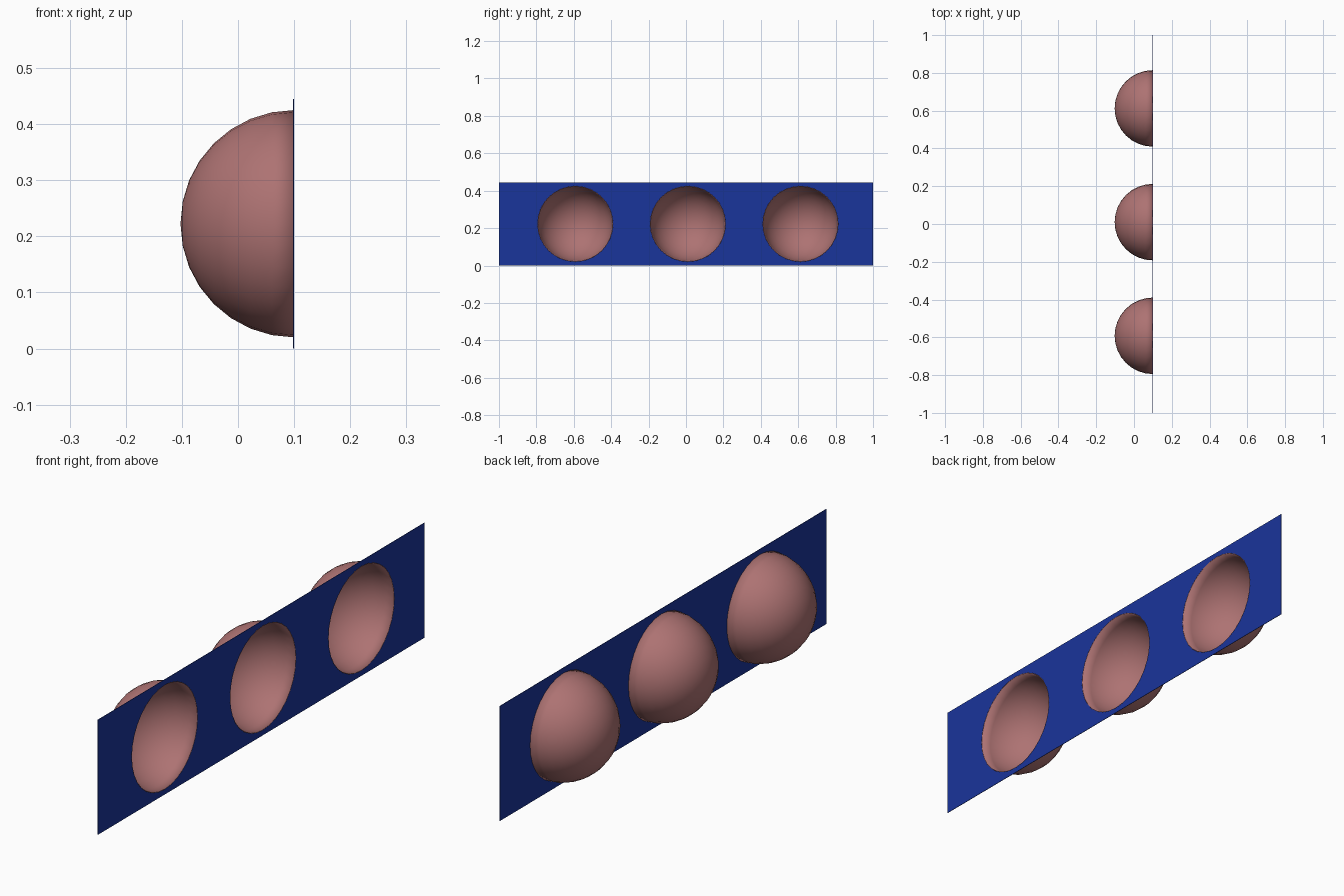
import bpy, bmesh, math
from mathutils import Matrix

if "Cube" in bpy.data.objects:
    bpy.data.objects.remove(bpy.data.objects["Cube"])

FACE_X = 0.1          # open face of the panel
THICK = 0.002
HEIGHT = 0.445
RADIUS = 0.2025       # outer bowl radius
CENTRES = [-0.592, 0.01, 0.612]
SEG = 32


def material(name, rgb):
    m = bpy.data.materials.new(name)
    m.diffuse_color = (*rgb, 1)
    m.use_nodes = True
    m.node_tree.nodes["Principled BSDF"].inputs["Base Color"].default_value = m.diffuse_color
    return m


def add_object(name, bm, mat=None):
    mesh = bpy.data.meshes.new(name)
    bm.to_mesh(mesh)
    bm.free()
    ob = bpy.data.objects.new(name, mesh)
    bpy.context.collection.objects.link(ob)
    if mat:
        mesh.materials.append(mat)
    return ob


blue = material("panel_blue", (0.01, 0.035, 0.33))
pink = material("bowl_pink", (0.42, 0.17, 0.17))
to_x = Matrix.Rotation(math.pi / 2, 4, 'Y')

# Thin upright panel
bm = bmesh.new()
bmesh.ops.create_cube(bm, size=1, matrix=Matrix.Translation((FACE_X - THICK / 2, 0, HEIGHT / 2))
                      @ Matrix.Diagonal((THICK, 2, HEIGHT, 1)))
panel = add_object("panel", bm, blue)

# Round cutter for the three openings
bm = bmesh.new()
for y in CENTRES:
    bmesh.ops.create_cone(bm, cap_ends=True, segments=SEG, radius1=RADIUS, radius2=RADIUS, depth=0.1,
                          matrix=Matrix.Translation((FACE_X, y, HEIGHT / 2)) @ to_x)
cutter = add_object("hole_cutter", bm)
cutter.hide_render = True
cutter.hide_set(True)
cut = panel.modifiers.new("holes", 'BOOLEAN')
cut.operation = 'DIFFERENCE'
cut.solver = 'EXACT'
cut.object = cutter

# Hollow half-sphere bowls behind the openings
for i, y in enumerate(CENTRES):
    bm = bmesh.new()
    bmesh.ops.create_uvsphere(bm, u_segments=SEG, v_segments=SEG // 2, radius=RADIUS, matrix=to_x)
    bmesh.ops.delete(bm, geom=[v for v in bm.verts if v.co.x > 1e-4], context='VERTS')
    for f in bm.faces:
        f.smooth = True
    bowl = add_object(f"bowl_{i + 1}", bm, pink)
    bowl.location = (FACE_X, y, HEIGHT / 2)
    shell = bowl.modifiers.new("shell", 'SOLIDIFY')
    shell.thickness = THICK
    shell.offset = -1
